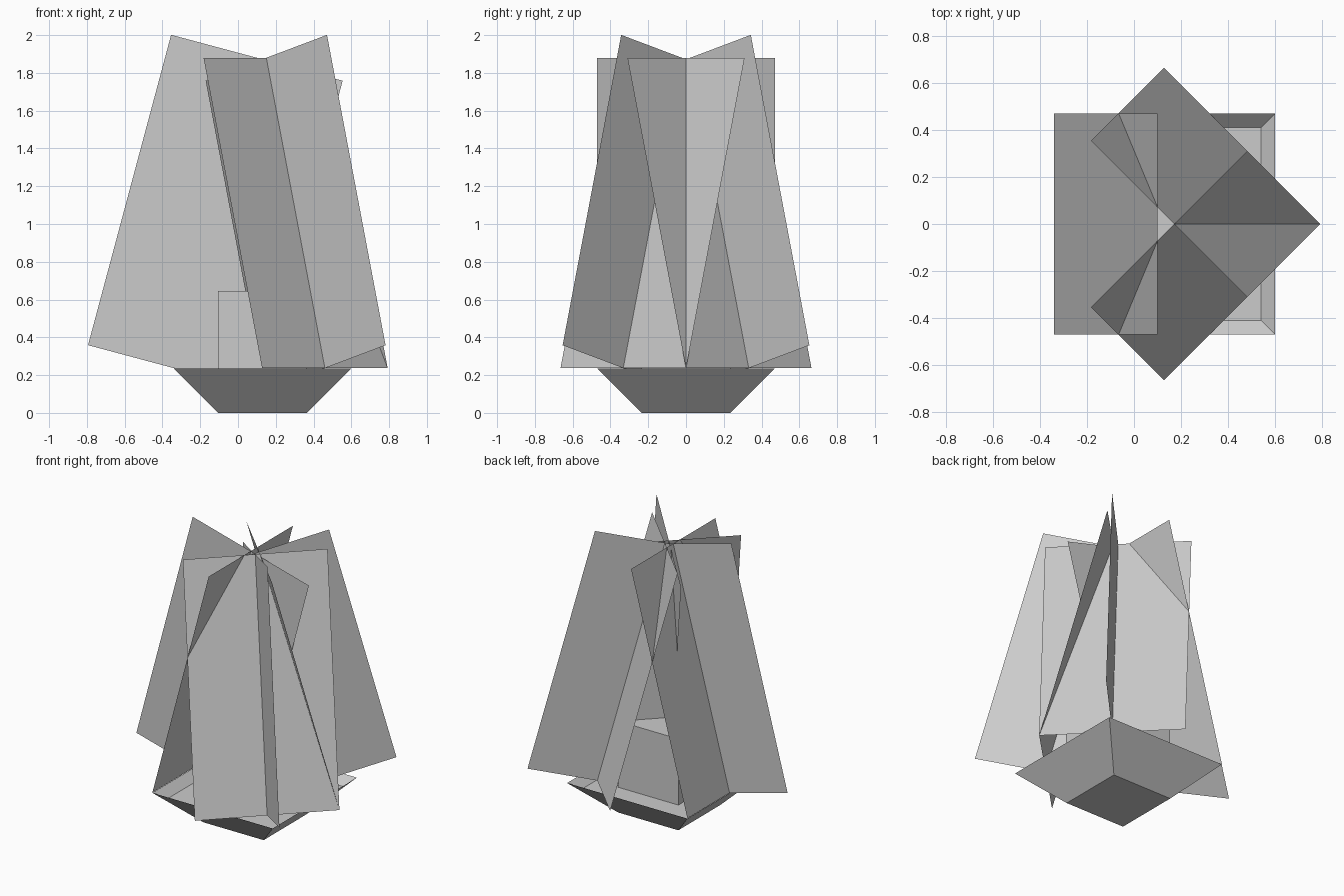
import bpy, bmesh
from mathutils import Vector

if "Cube" in bpy.data.objects:
    bpy.data.objects.remove(bpy.data.objects["Cube"])

CX = 0.13  # pot centre along x


def make(name, verts, faces):
    me = bpy.data.meshes.new(name)
    me.from_pydata([tuple(v) for v in verts], [], faces)
    ob = bpy.data.objects.new(name, me)
    bpy.context.collection.objects.link(ob)
    return ob


def square_loft(name, rings):
    """Stack of square rings (half size, height), capped at both ends."""
    verts, faces = [], []
    for h, z in rings:
        verts += [(CX + sx * h, sy * h, z) for sx, sy in ((-1, -1), (1, -1), (1, 1), (-1, 1))]
    for r in range(len(rings) - 1):
        for i in range(4):
            j = (i + 1) % 4
            faces.append((4 * r + i, 4 * r + j, 4 * r + 4 + j, 4 * r + 4 + i))
    n = 4 * (len(rings) - 1)
    faces += [(3, 2, 1, 0), (n, n + 1, n + 2, n + 3)]
    return make(name, verts, faces)


def crossed_leaf(name, base, tip, half=0.47):
    """Two flat cards crossing along a leaning axis."""
    base, tip = Vector(base), Vector(tip)
    axis = (tip - base).normalized()
    side = axis.cross(Vector((0, 0, 1))).normalized()
    out = side.cross(axis).normalized()
    verts, faces = [], []
    for d in (side * half, out * half):
        k = len(verts)
        verts += [base - d, base + d, tip + d, tip - d]
        faces.append((k, k + 1, k + 2, k + 3))
    return make(name, verts, faces)


# pot with sunken soil
square_loft("pot", [(0.235, 0.0), (0.47, 0.235), (0.41, 0.178)])

# central block standing on the soil
square_loft("stem_block", [(0.235, 0.178), (0.235, 0.645)])

# three leaning leaf clusters
crossed_leaf("leaf_left", (-0.34, 0, 0.237), (0.10, 0, 1.88))
for label, s in (("back", 1), ("front", -1)):
    crossed_leaf("leaf_right_" + label, (0.46, s * 0.332, 0.237), (0.15, s * 0.022, 1.88))
